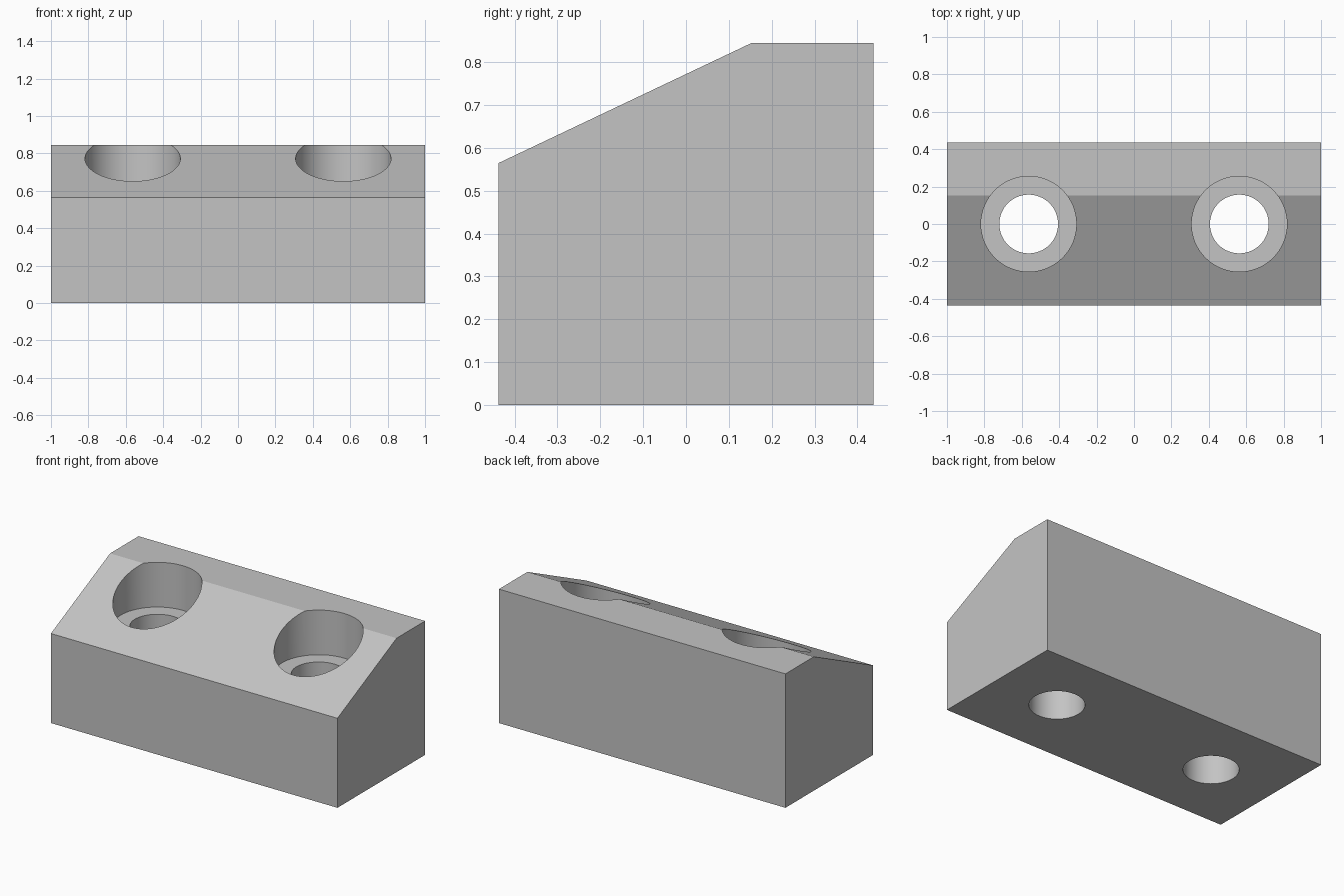
import bpy
import bmesh
import math

if "Cube" in bpy.data.objects:
    bpy.data.objects.remove(bpy.data.objects["Cube"], do_unlink=True)

# Plain grey finish
grey = bpy.data.materials.new("plain_grey")
colour = (0.55, 0.55, 0.55, 1)
grey.diffuse_color = colour
grey.use_nodes = True
grey.node_tree.nodes["Principled BSDF"].inputs["Base Color"].default_value = colour

# Block: side profile (y, z) extruded along x
profile = [(-0.437, 0), (0.437, 0), (0.437, 0.845), (0.153, 0.845), (-0.437, 0.565)]
bm = bmesh.new()
face = bm.faces.new([bm.verts.new((-1, y, z)) for y, z in profile])
sweep = bmesh.ops.extrude_face_region(bm, geom=[face])
moved = [v for v in sweep["geom"] if isinstance(v, bmesh.types.BMVert)]
bmesh.ops.translate(bm, verts=moved, vec=(2, 0, 0))
bmesh.ops.recalc_face_normals(bm, faces=bm.faces)
mesh = bpy.data.meshes.new("mounting_block")
bm.to_mesh(mesh)
bm.free()
mesh.materials.append(grey)
block = bpy.data.objects.new("mounting_block", mesh)
bpy.context.collection.objects.link(block)


def cut_hole(name, x, radius, bottom, top):
    """Bore a vertical round hole through the block."""
    bpy.ops.mesh.primitive_cylinder_add(
        vertices=64, radius=radius, depth=top - bottom,
        location=(x, 0, (top + bottom) / 2))
    cutter = bpy.context.object
    cutter.name = name
    cutter.data.materials.append(grey)
    cutter.hide_render = True
    bpy.context.view_layer.objects.active = block
    cut = block.modifiers.new(name, "BOOLEAN")
    cut.operation = "DIFFERENCE"
    cut.solver = "EXACT"
    cut.object = cutter
    bpy.ops.object.modifier_apply(modifier=cut.name)
    bpy.data.objects.remove(cutter, do_unlink=True)


# Two counterbored bolt holes
for side, x in (("left", 0.563), ("right", -0.563)):
    cut_hole(side + "_counterbore", x, 0.255, 0.563, 1.2)
    cut_hole(side + "_bolt_hole", x, 0.157, -0.2, 1.2)

# Smooth bores, sharp edges elsewhere
bpy.ops.object.select_all(action="DESELECT")
block.select_set(True)
bpy.context.view_layer.objects.active = block
bpy.ops.object.shade_smooth_by_angle(angle=math.radians(15))
